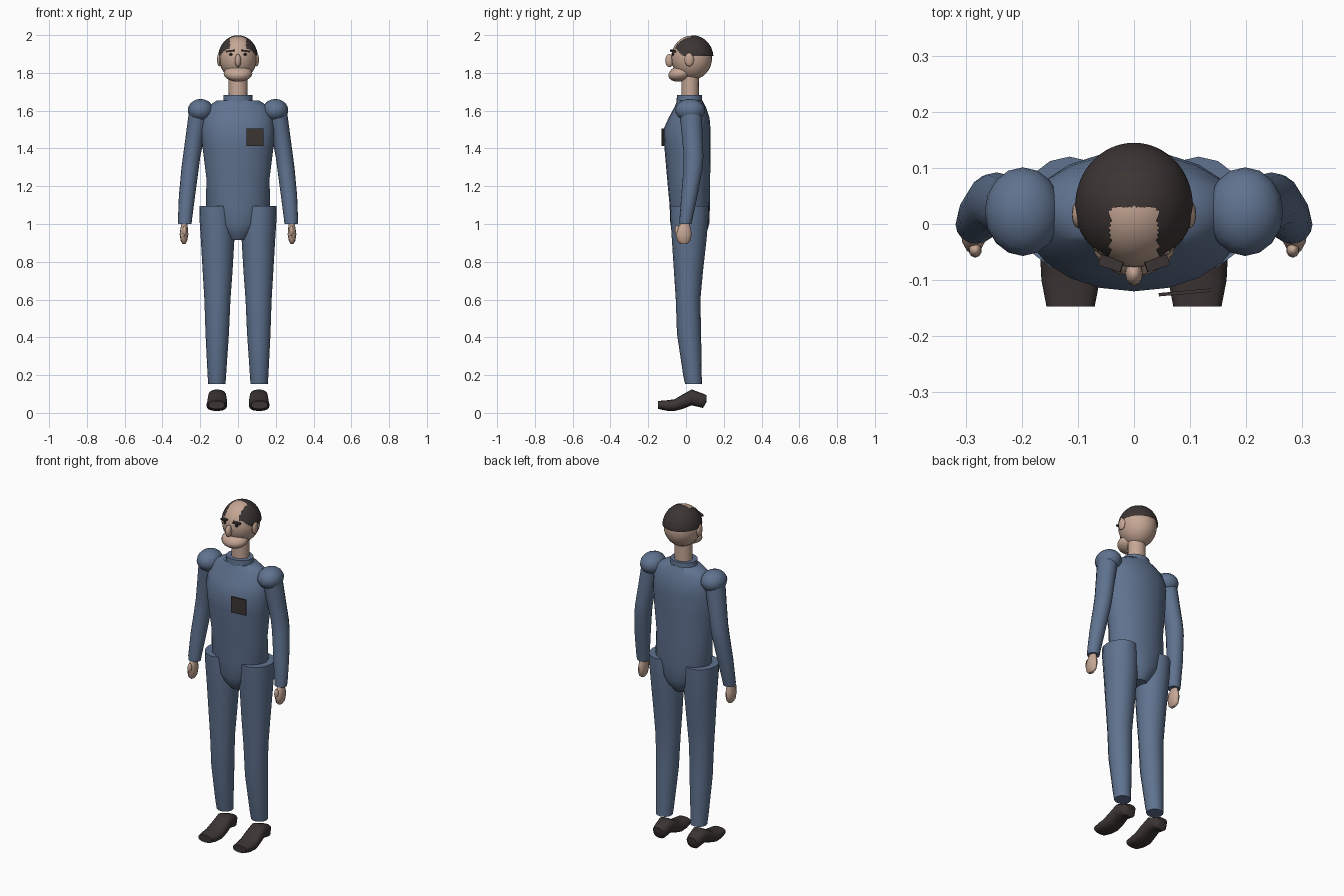
import bpy, bmesh, math
from mathutils import Vector, Matrix


def material(name, rgb):
    m = bpy.data.materials.new(name)
    m.diffuse_color = (*rgb, 1)
    return m


BLUE = material("blue cloth", (0.115, 0.17, 0.275))
SKIN = material("skin", (0.56, 0.385, 0.30))
DARK = material("charcoal", (0.045, 0.035, 0.034))
BLACK = material("black", (0.012, 0.01, 0.01))


def finish(bm, name, mat, angle=50):
    bmesh.ops.recalc_face_normals(bm, faces=bm.faces)
    me = bpy.data.meshes.new(name)
    bm.to_mesh(me)
    bm.free()
    me.materials.append(mat)
    ob = bpy.data.objects.new(name, me)
    bpy.context.collection.objects.link(ob)
    bpy.ops.object.select_all(action='DESELECT')
    ob.select_set(True)
    bpy.context.view_layer.objects.active = ob
    bpy.ops.object.shade_smooth_by_angle(angle=math.radians(angle))
    return ob


def loft(name, mat, rings, n=16, power=1.0, along_y=False, side=1):
    """Rings are (position, centre a, centre b, radius a, radius b)."""
    bm = bmesh.new()
    loops = []
    for t, ca, cb, ra, rb in rings:
        loop = []
        for i in range(n):
            a = 2 * math.pi * i / n
            c, s = math.cos(a), math.sin(a)
            u = ca + ra * math.copysign(abs(c) ** power, c)
            v = cb + rb * math.copysign(abs(s) ** power, s)
            loop.append(bm.verts.new((u * side, t, v) if along_y else (u * side, v, t)))
        loops.append(loop)
    for p, q in zip(loops, loops[1:]):
        for i in range(n):
            j = (i + 1) % n
            bm.faces.new((p[i], p[j], q[j], q[i]))
    bm.faces.new(loops[0])
    bm.faces.new(loops[-1])
    return finish(bm, name, mat)


def ball(name, mat, centre, radii, tilt=0, seg=16, rings=10, keep=None):
    bm = bmesh.new()
    bmesh.ops.create_uvsphere(bm, u_segments=seg, v_segments=rings, radius=1)
    bm.transform(Matrix.Translation(centre) @ Matrix.Rotation(tilt, 4, 'X')
                 @ Matrix.Diagonal((*radii, 1)))
    if keep:
        gone = [f for f in bm.faces if not keep(f.calc_center_median())]
        bmesh.ops.delete(bm, geom=gone, context='FACES')
        return finish(bm, name, mat)
    return finish(bm, name, mat)


def box(name, mat, centre, size, rot=None):
    bm = bmesh.new()
    bmesh.ops.create_cube(bm, size=1)
    bm.transform(Matrix.Translation(centre) @ (rot or Matrix()) @ Matrix.Diagonal((*size, 1)))
    return finish(bm, name, mat, 30)


# Torso with tapered pelvis
loft("torso", BLUE, [
    (0.915, 0, 0.02, 0.05, 0.06), (0.95, 0, 0.02, 0.08, 0.088),
    (1.0, 0, 0.02, 0.125, 0.103), (1.1, 0, 0.02, 0.17, 0.107),
    (1.24, 0, 0.014, 0.167, 0.114), (1.4, 0, 0.008, 0.187, 0.122),
    (1.5, 0, 0.005, 0.195, 0.125), (1.56, 0, 0.016, 0.188, 0.109),
    (1.62, 0, 0.022, 0.163, 0.083), (1.655, 0, 0.02, 0.11, 0.066)], n=20)
loft("collar", BLUE, [(1.63, 0, 0.018, 0.085, 0.07), (1.65, 0, 0.018, 0.078, 0.068),
                      (1.682, 0, 0.018, 0.076, 0.066)])
loft("neck", SKIN, [(1.62, 0, 0.022, 0.052, 0.048), (1.70, 0, 0.022, 0.05, 0.046),
                    (1.82, 0, 0.022, 0.05, 0.048)])
box("chest_patch", DARK, (0.09, -0.122, 1.46), (0.092, 0.006, 0.092),
    Matrix.Rotation(math.radians(5), 4, 'Z'))

# Head and jaw
ball("head", SKIN, (0, 0.03, 1.88), (0.1, 0.108, 0.117), seg=24, rings=16)
ball("jaw", SKIN, (0, -0.028, 1.797), (0.076, 0.067, 0.042), tilt=math.radians(14))
ball("nose", SKIN, (0, -0.088, 1.865), (0.016, 0.022, 0.035), seg=12, rings=8)


# Receding hair: shell open over the crown and forehead
def is_hair(p):
    bald = abs(p.x) < 0.042 and p.y < 0.03
    return not bald and p.z > 1.888 + max(0, -p.y - 0.01) * 0.9


ball("hair", DARK, (0, 0.033, 1.882), (0.105, 0.112, 0.117), seg=64, rings=48, keep=is_hair)

for s, tag in ((-1, "right"), (1, "left")):
    # Face details
    ball(tag + "_ear", SKIN, (s * 0.099, 0.017, 1.87), (0.012, 0.025, 0.036), seg=12, rings=8)
    ball(tag + "_eye", BLACK, (s * 0.038, -0.068, 1.898), (0.009, 0.008, 0.007), seg=10, rings=6)
    box(tag + "_eyebrow", DARK, (s * 0.041, -0.07, 1.916), (0.042, 0.02, 0.009),
        Matrix.Rotation(s * math.radians(8), 4, 'Y') @ Matrix.Rotation(s * math.radians(18), 4, 'Z'))

    # Arms
    ball(tag + "_shoulder", BLUE, (s * 0.198, 0.022, 1.602), (0.068, 0.079, 0.06))
    loft(tag + "_sleeve", BLUE, [
        (1.0, 0.281, -0.003, 0.035, 0.032), (1.02, 0.281, -0.001, 0.037, 0.034),
        (1.15, 0.27, 0.018, 0.043, 0.043), (1.3, 0.253, 0.038, 0.046, 0.051),
        (1.36, 0.245, 0.04, 0.046, 0.052), (1.48, 0.225, 0.032, 0.05, 0.055),
        (1.6, 0.205, 0.024, 0.054, 0.06)], side=s)
    loft(tag + "_hand", SKIN, [
        (0.895, 0.286, -0.012, 0.008, 0.018), (0.91, 0.286, -0.012, 0.017, 0.035),
        (0.945, 0.286, -0.012, 0.023, 0.042), (0.975, 0.285, -0.01, 0.02, 0.036),
        (1.005, 0.284, -0.005, 0.015, 0.022)], n=12, side=s)
    ball(tag + "_thumb", SKIN, (s * 0.283, -0.046, 0.965), (0.012, 0.014, 0.028), seg=10, rings=6)

    # Legs
    loft(tag + "_leg", BLUE, [
        (0.152, 0.112, 0.04, 0.046, 0.045), (0.2, 0.112, 0.034, 0.049, 0.049),
        (0.42, 0.11, 0.016, 0.062, 0.064), (0.6, 0.109, 0.011, 0.069, 0.065),
        (0.75, 0.108, 0.013, 0.079, 0.077), (0.92, 0.108, 0.017, 0.089, 0.092),
        (1.03, 0.112, 0.018, 0.092, 0.1), (1.095, 0.115, 0.018, 0.09, 0.102)], side=s)

    # Shoes, lofted from toe to heel
    loft(tag + "_shoe", DARK, [
        (-0.147, 0.113, 0.042, 0.043, 0.021), (-0.1, 0.113, 0.039, 0.052, 0.028),
        (-0.06, 0.112, 0.041, 0.055, 0.031), (-0.02, 0.11, 0.058, 0.053, 0.038),
        (0.03, 0.11, 0.082, 0.049, 0.042), (0.07, 0.11, 0.07, 0.044, 0.039),
        (0.09, 0.11, 0.064, 0.04, 0.038), (0.108, 0.11, 0.075, 0.03, 0.018)],
        power=0.8, along_y=True, side=s)
